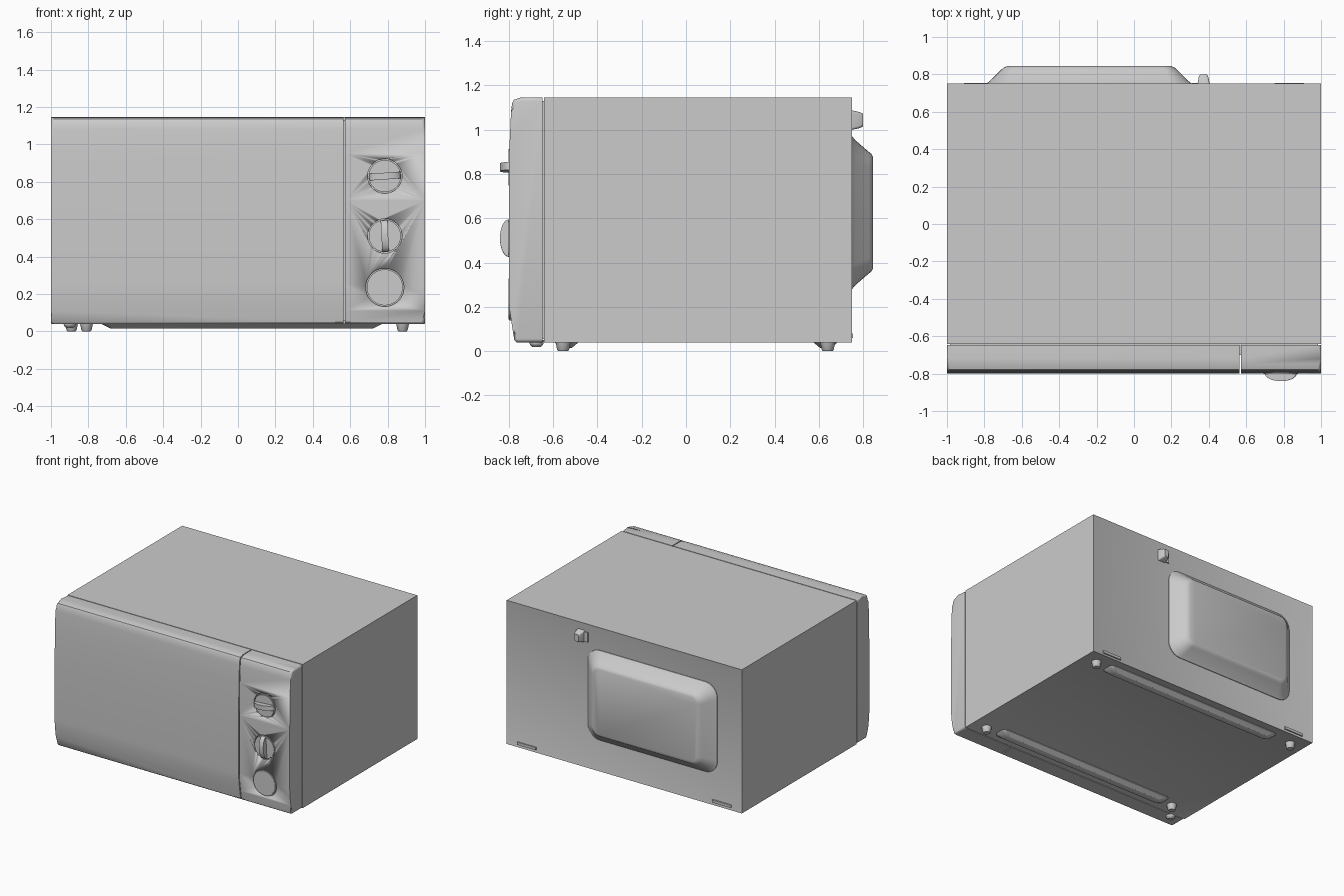
import bpy, bmesh, math
from mathutils import Vector, Matrix

cube = bpy.data.objects.get("Cube")
if cube:
    bpy.data.objects.remove(cube, do_unlink=True)

# One grey finish for the whole appliance
grey = bpy.data.materials.new("light_grey")
grey.use_nodes = True
colour = (0.6, 0.6, 0.6, 1)
grey.diffuse_color = colour
grey.node_tree.nodes["Principled BSDF"].inputs["Base Color"].default_value = colour


def finish(name, bm, smooth=30):
    bmesh.ops.recalc_face_normals(bm, faces=bm.faces[:])
    mesh = bpy.data.meshes.new(name)
    bm.to_mesh(mesh)
    bm.free()
    obj = bpy.data.objects.new(name, mesh)
    bpy.context.collection.objects.link(obj)
    mesh.materials.append(grey)
    bpy.ops.object.select_all(action='DESELECT')
    obj.select_set(True)
    bpy.context.view_layer.objects.active = obj
    bpy.ops.object.shade_smooth_by_angle(angle=math.radians(smooth))
    return obj


def box_bm(lo, hi):
    bm = bmesh.new()
    lo, hi = Vector(lo), Vector(hi)
    bmesh.ops.create_cube(bm, size=1, matrix=Matrix.Translation((lo + hi) / 2)
                          @ Matrix.Diagonal((*(hi - lo), 1)))
    return bm


def box(name, lo, hi):
    return finish(name, box_bm(lo, hi))


def rounded_loop(w, h, r, steps=6):
    """Outline of a rounded rectangle with half sizes w and h."""
    pts = []
    for k, (sx, sy) in enumerate(((1, 1), (-1, 1), (-1, -1), (1, -1))):
        for i in range(steps + 1):
            a = math.pi / 2 * (k + i / steps)
            pts.append((sx * (w - r) + r * math.cos(a), sy * (h - r) + r * math.sin(a)))
    return pts


def loft(name, centre, rings, axis, smooth=30):
    """Stack rounded rectangles (depth, half width, half height, radius) along y or z."""
    bm = bmesh.new()
    loops = []
    for depth, w, h, r in rings:
        loop = []
        for u, v in rounded_loop(w, h, r):
            u, v = u + centre[0], v + centre[1]
            loop.append(bm.verts.new((u, depth, v) if axis == 'y' else (u, v, depth)))
        loops.append(loop)
    n = len(loops[0])
    for a, b in zip(loops, loops[1:]):
        for i in range(n):
            bm.faces.new((a[i], a[(i + 1) % n], b[(i + 1) % n], b[i]))
    bm.faces.new(loops[0])
    bm.faces.new(loops[-1])
    return finish(name, bm, smooth)


def disc(name, x, z, r, y_front, y_back, bevel=0.0):
    bm = bmesh.new()
    bmesh.ops.create_cone(bm, cap_ends=True, segments=48, radius1=r, radius2=r,
                          depth=y_back - y_front,
                          matrix=Matrix.Translation((x, (y_front + y_back) / 2, z))
                          @ Matrix.Rotation(math.pi / 2, 4, 'X'))
    if bevel:
        rim = [e for e in bm.edges if all(v.co.y < y_front + 0.001 for v in e.verts)]
        bmesh.ops.bevel(bm, geom=rim, offset=bevel, segments=2, affect='EDGES')
    return finish(name, bm)


# Cabinet with a shallow recessed back panel and base panel
BASE, TOP, BACK, SEAM = 0.04, 1.145, 0.75, -0.642
bm = box_bm((-1, SEAM, BASE), (1, BACK, TOP))
bm.normal_update()
for direction in (Vector((0, 1, 0)), Vector((0, 0, -1))):
    face = max(bm.faces, key=lambda f: f.normal.dot(direction) * f.calc_area())
    bmesh.ops.inset_region(bm, faces=[face], thickness=0.02)
    bmesh.ops.translate(bm, verts=face.verts[:], vec=-0.005 * direction)
    bm.normal_update()
finish("cabinet", bm)
box("front_seam_core", (-0.985, -0.7, 0.055), (0.985, -0.63, 1.13))

# Door and control panel share one curved side profile (y, z)
PROFILE = [(-0.648, 0.04), (-0.765, 0.04), (-0.775, 0.05), (-0.785, 0.11),
           (-0.797, 0.19), (-0.8, 0.25), (-0.8, 0.7), (-0.796, 0.95),
           (-0.79, 1.08), (-0.785, 1.12), (-0.777, 1.135), (-0.75, 1.144),
           (-0.72, 1.145), (-0.648, 1.145)]


def front_slab(name, inner, outer):
    bm = bmesh.new()
    ends = [[bm.verts.new((x, y, z)) for y, z in PROFILE] for x in (inner, outer)]
    n = len(PROFILE)
    for i in range(n):
        j = (i + 1) % n
        bm.faces.new((ends[0][i], ends[0][j], ends[1][j], ends[1][i]))
    for end in ends:
        bm.faces.new(end)
    # Round the outer side only, so the seam stays crisp
    rim = [e for e in bm.edges if all(v.co.x == ends[1][0].co.x for v in e.verts)
           and min(v.co.y for v in e.verts) < -0.7]
    bmesh.ops.bevel(bm, geom=rim, offset=0.016, segments=3, affect='EDGES',
                    profile=0.5, clamp_overlap=True)
    return finish(name, bm, 35)


front_slab("door", 0.565, -1)
panel = front_slab("control_panel", 0.572, 1)

# Round wells in the panel, with the dials and the door button set into them
KNOB_X = 0.785
for name, z, r in (("power_dial", 0.83, 0.09), ("timer_dial", 0.51, 0.09),
                   ("door_button", 0.235, 0.1)):
    well = disc(name + "_well_cutter", KNOB_X, z, r + 0.002, -0.9, -0.77)
    well.hide_render = True
    well.hide_set(True)
    cut = panel.modifiers.new(name + "_well", 'BOOLEAN')
    cut.operation = 'DIFFERENCE'
    cut.solver = 'EXACT'
    cut.object = well
    disc(name, KNOB_X, z, r - 0.004, -0.801, -0.765, 0.004)

# Dial grips: a lens-shaped blade across each dial
for name, z, tilt in (("power_grip", 0.83, -4), ("timer_grip", 0.51, 87)):
    bm = bmesh.new()
    arc = [(-0.084 * math.cos(math.pi * i / 14), -0.8 - 0.04 * math.sin(math.pi * i / 14))
           for i in range(15)]
    sides = [[bm.verts.new((x, y, h)) for x, y in arc] for h in (-0.018, 0.018)]
    for i in range(15):
        j = (i + 1) % 15
        bm.faces.new((sides[0][i], sides[0][j], sides[1][j], sides[1][i]))
    for side in sides:
        bm.faces.new(side)
    bm.transform(Matrix.Translation((KNOB_X, 0, z))
                 @ Matrix.Rotation(math.radians(tilt), 4, 'Y'))
    finish(name, bm)

# Pressed bulge on the back
loft("back_bulge", (-0.24, 0.625),
     [(0.74, 0.55, 0.345, 0.1), (0.75, 0.55, 0.345, 0.1), (0.765, 0.53, 0.327, 0.1),
      (0.825, 0.47, 0.275, 0.07), (0.838, 0.455, 0.265, 0.06), (0.845, 0.435, 0.25, 0.05)],
     'y', 50)

# Cord hook and its mounting plate
box("hook_plate", (0.31, 0.74, 1.005), (0.39, 0.753, 1.08))
loft("cord_hook", (0.372, 1.043),
     [(0.74, 0.034, 0.046, 0.01), (0.785, 0.026, 0.036, 0.012), (0.8, 0.018, 0.028, 0.012)], 'y')

# Fixing tabs along the bottom of the back
for side, x in (("left", 0.83), ("right", -0.83)):
    box(side + "_fixing_tab", (x - 0.08, 0.74, 0.06), (x + 0.08, 0.755, 0.08))

# Ribs pressed into the base
for name, y in (("front_rib", -0.54), ("rear_rib", 0.63)):
    loft(name, (0.02, y), [(0.05, 0.76, 0.055, 0.03), (0.04, 0.75, 0.055, 0.03),
                           (0.015, 0.70, 0.025, 0.02)], 'z')

# Feet, plus the small hinge pin under the door
for name, x, y in (("front_left_foot", 0.88, -0.555), ("front_right_foot", -0.81, -0.555),
                   ("rear_left_foot", 0.88, 0.64), ("rear_right_foot", -0.89, 0.64)):
    loft(name, (x, y), [(0.05, 0.036, 0.036, 0.036), (0.006, 0.027, 0.027, 0.027),
                        (0, 0.022, 0.022, 0.022)], 'z')
loft("hinge_pin", (-0.9, -0.675), [(0.05, 0.035, 0.035, 0.035), (0.03, 0.03, 0.03, 0.03),
                                   (0.018, 0.018, 0.018, 0.018)], 'z')
